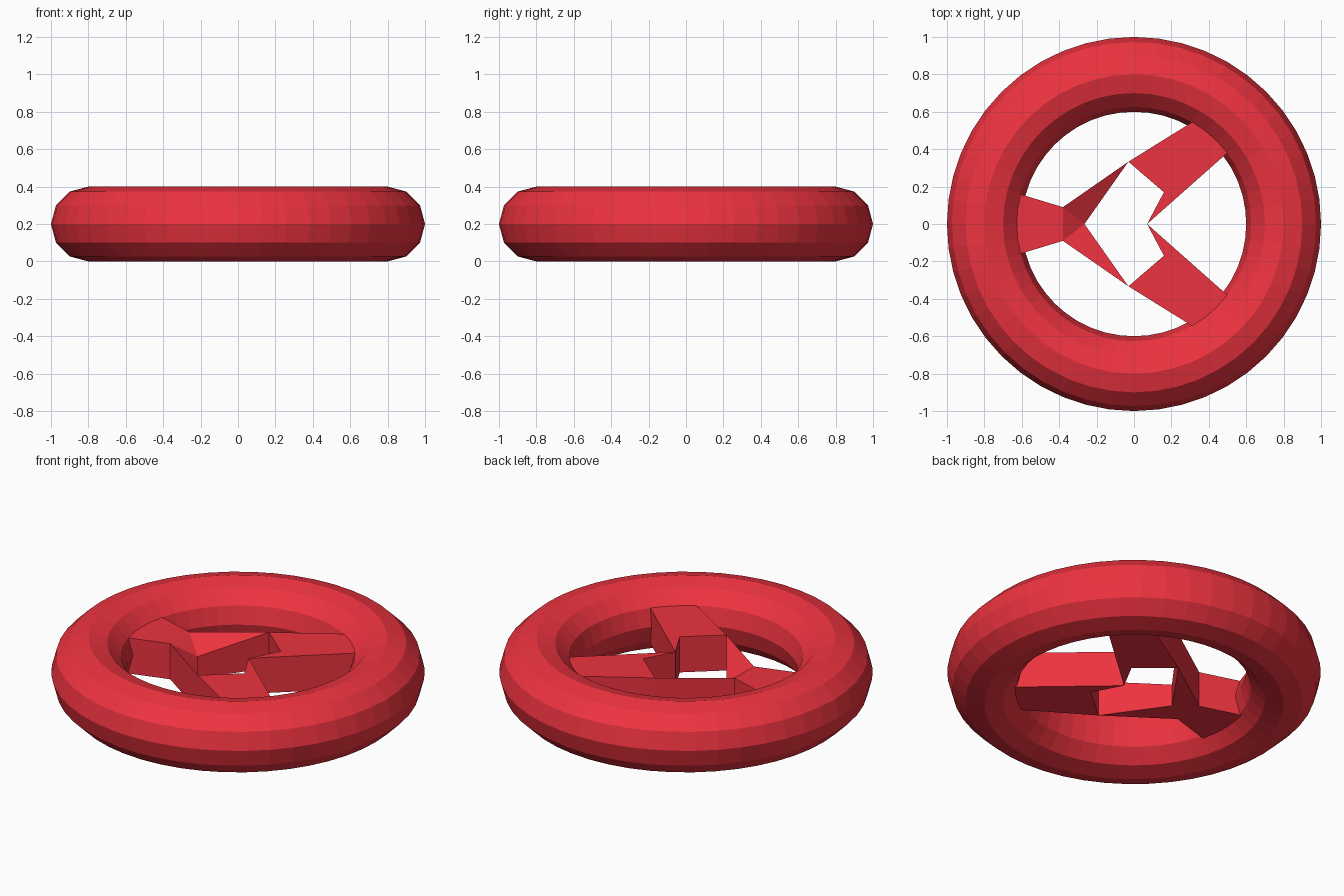
import bpy, bmesh

if "Cube" in bpy.data.objects:
    bpy.data.objects.remove(bpy.data.objects["Cube"])

BOTTOM, TOP, NOTCH = 0.09, 0.30, 0.22

red = bpy.data.materials.new("red")
red.diffuse_color = (0.85, 0.033, 0.05, 1)
red.use_nodes = True
red.node_tree.nodes["Principled BSDF"].inputs["Base Color"].default_value = red.diffuse_color


def prism(name, outline, top_faces):
    """Vertical prism from a counter-clockwise outline of (x, y, top z)."""
    bm = bmesh.new()
    low = [bm.verts.new((x, y, BOTTOM)) for x, y, z in outline]
    high = [bm.verts.new(p) for p in outline]
    n = len(outline)
    for i in range(n):
        j = (i + 1) % n
        bm.faces.new((low[i], low[j], high[j], high[i]))
    bm.faces.new(low[::-1])
    for face in top_faces:
        bm.faces.new([high[i] for i in face])
    bmesh.ops.recalc_face_normals(bm, faces=bm.faces)
    mesh = bpy.data.meshes.new(name)
    bm.to_mesh(mesh)
    bm.free()
    mesh.materials.append(red)
    obj = bpy.data.objects.new(name, mesh)
    bpy.context.collection.objects.link(obj)
    return obj


# Outer ring
bpy.ops.mesh.primitive_torus_add(major_radius=0.8, minor_radius=0.2,
                                 major_segments=48, minor_segments=12,
                                 location=(0, 0, 0.2))
ring = bpy.context.object
ring.name = "ring"
ring.data.materials.append(red)
bpy.ops.object.shade_flat()

# Forked spoke on the left, its inner notch dipping down
fork = [(-0.71, 0.19, TOP), (-0.71, -0.19, TOP), (-0.38, -0.09, TOP),
        (-0.03, -0.333, TOP), (-0.265, 0, NOTCH), (-0.03, 0.333, TOP),
        (-0.38, 0.09, TOP)]
prism("forked_spoke", fork, [(0, 1, 2, 6), (2, 3, 4), (2, 4, 6), (4, 5, 6)])

# Two slanted spokes on the right, mirrored across the x axis
arm = [(-0.03, 0.333), (0.16, 0.17), (0.07, 0.0), (0.56, 0.434), (0.40, 0.60)]
for side, label in ((1, "back"), (-1, "front")):
    pts = [(x, y * side, TOP) for x, y in arm][::side]
    prism(label + "_spoke", pts, [range(5)])
